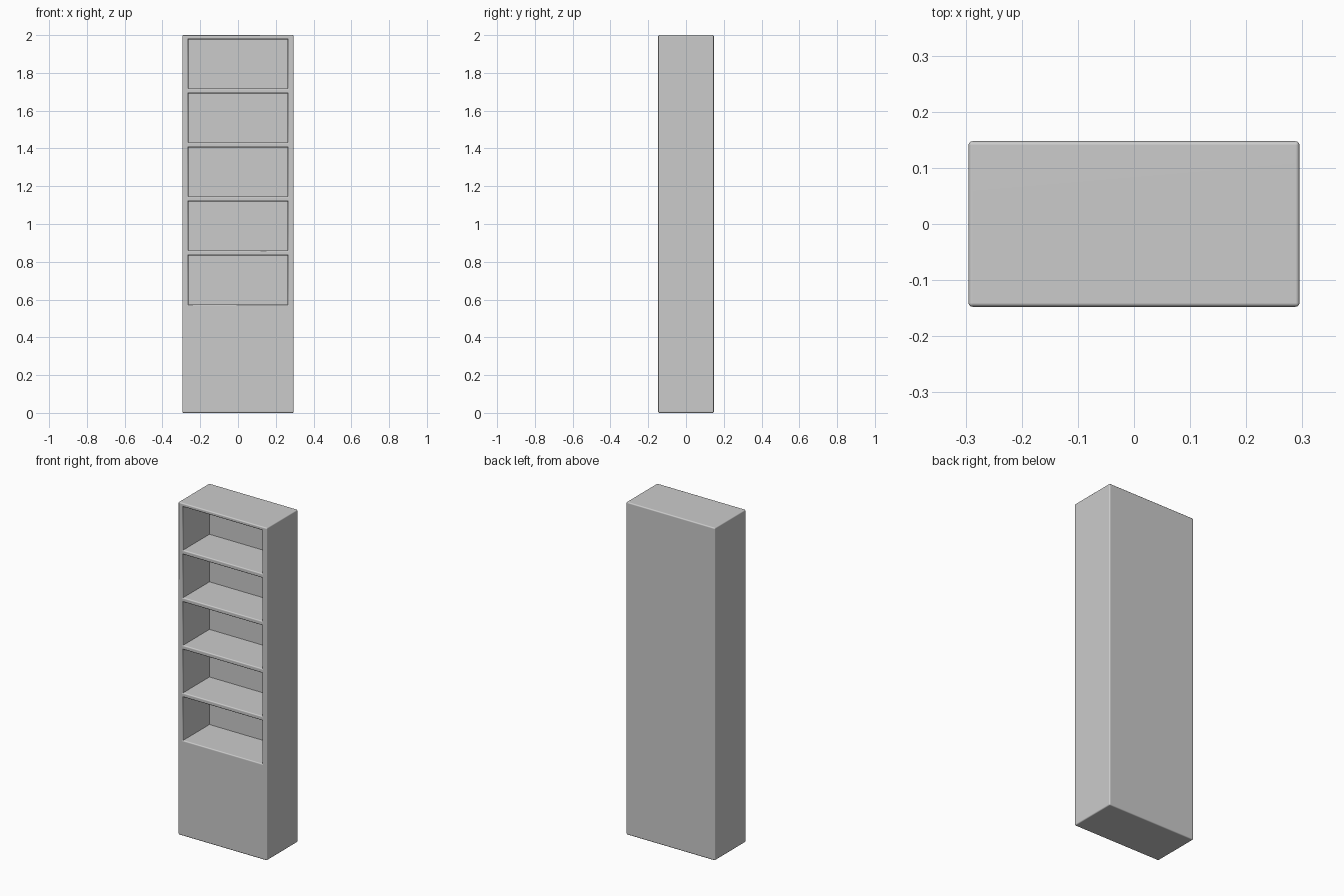
import bpy
import bmesh
import math
from mathutils import Matrix

if "Cube" in bpy.data.objects:
    bpy.data.objects.remove(bpy.data.objects["Cube"])

W, D, H = 0.59, 0.295, 2.0          # overall size
CELLS, PITCH = 5, 0.286             # open compartments
CELL_W, CELL_H, CELL_D = 0.526, 0.260, 0.252
FIRST_Z = 0.574                     # floor of the lowest compartment
EDGE = 0.007                        # edge rounding


def add_box(bm, x0, x1, y0, y1, z0, z1):
    size = Matrix.Diagonal((x1 - x0, y1 - y0, z1 - z0, 1))
    place = Matrix.Translation(((x0 + x1) / 2, (y0 + y1) / 2, (z0 + z1) / 2))
    bmesh.ops.create_cube(bm, size=1, matrix=place @ size)


def make_object(name, bm):
    mesh = bpy.data.meshes.new(name)
    bm.to_mesh(mesh)
    bm.free()
    ob = bpy.data.objects.new(name, mesh)
    bpy.context.collection.objects.link(ob)
    return ob


# Solid cabinet block
bm = bmesh.new()
add_box(bm, -W / 2, W / 2, -D / 2, D / 2, 0, H)
cabinet = make_object("bookcase_cabinet", bm)

# Compartment cutters, open through the front
bm = bmesh.new()
for i in range(CELLS):
    z = FIRST_Z + i * PITCH
    add_box(bm, -CELL_W / 2, CELL_W / 2, -D / 2 - 0.1, -D / 2 + CELL_D, z, z + CELL_H)
cutter = make_object("compartment_cutter", bm)
cutter.hide_render = True

# Hollow the shelves
bpy.context.view_layer.objects.active = cabinet
cabinet.select_set(True)
cut = cabinet.modifiers.new("shelves", 'BOOLEAN')
cut.operation = 'DIFFERENCE'
cut.solver = 'EXACT'
cut.object = cutter
bpy.ops.object.modifier_apply(modifier=cut.name)
bpy.data.objects.remove(cutter)

# Round the outer edges and the rims; the inner back corners stay sharp
bm = bmesh.new()
bm.from_mesh(cabinet.data)
back = -D / 2 + CELL_D
edges = [e for e in bm.edges
         if e.calc_face_angle(0) > 0.5
         and not all(abs(v.co.y - back) < 1e-4 for v in e.verts)]
edges = [e for e in edges
         if not any(abs(v.co.y - back) < 1e-4 for v in e.verts)]
bmesh.ops.bevel(bm, geom=edges, offset=EDGE, offset_type='OFFSET', segments=3,
                profile=0.5, affect='EDGES', clamp_overlap=True)
bm.to_mesh(cabinet.data)
bm.free()

# Smooth rounded edges, flat panels
bpy.ops.object.shade_smooth_by_angle(angle=math.radians(35))
normals = cabinet.modifiers.new("panel_normals", 'WEIGHTED_NORMAL')
normals.keep_sharp = True
